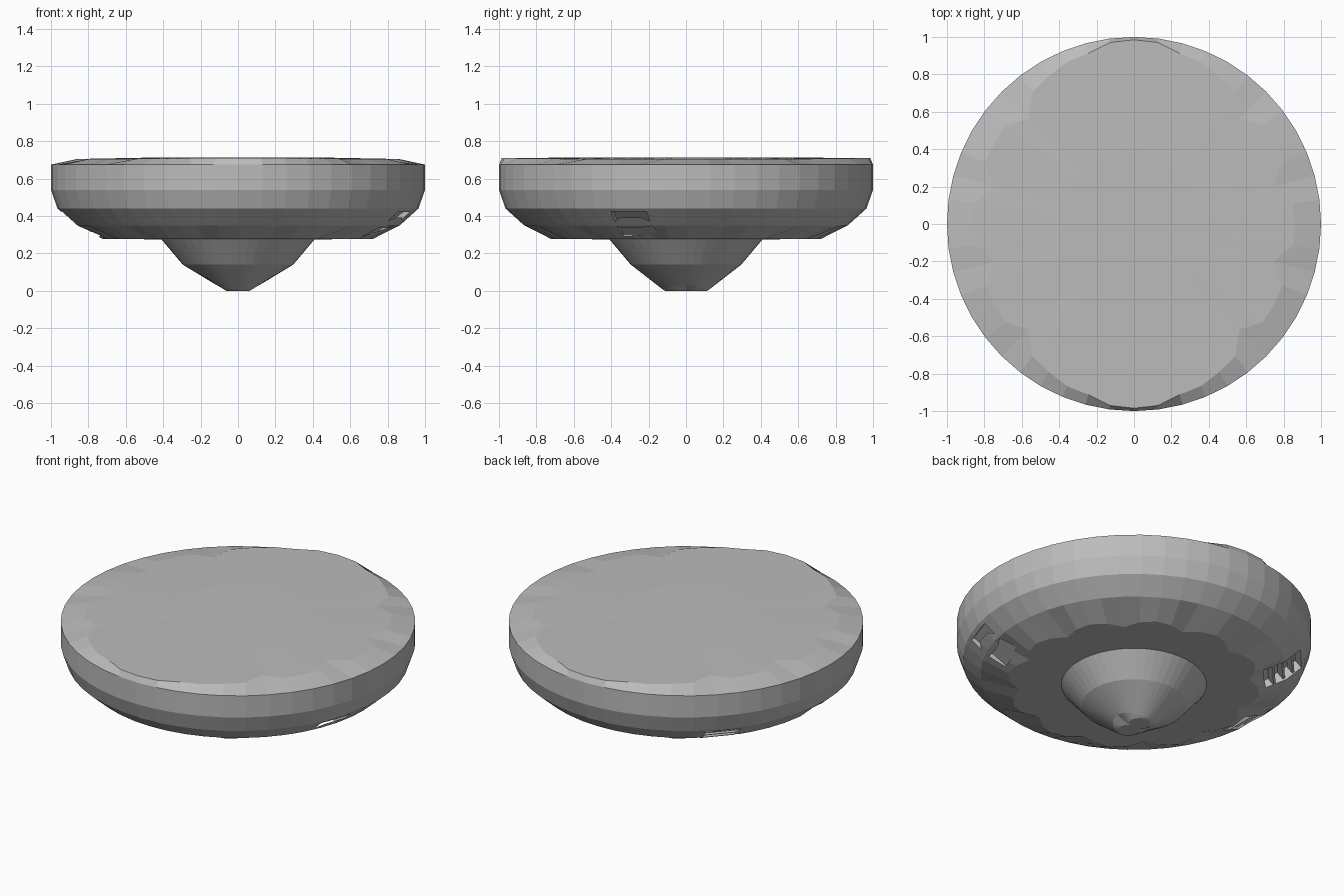
import bpy, bmesh
from math import cos, sin, pi, radians
from mathutils import Matrix, Vector

if "Cube" in bpy.data.objects:
    bpy.data.objects.remove(bpy.data.objects["Cube"], do_unlink=True)

grey = bpy.data.materials.new("grey")
grey.use_nodes = True
COLOUR = (0.5, 0.5, 0.5, 1)
grey.diffuse_color = COLOUR
grey.node_tree.nodes["Principled BSDF"].inputs["Base Color"].default_value = COLOUR
SEG = 48


def finish(bm, name):
    bmesh.ops.recalc_face_normals(bm, faces=bm.faces)
    mesh = bpy.data.meshes.new(name)
    bm.to_mesh(mesh)
    bm.free()
    mesh.materials.append(grey)
    ob = bpy.data.objects.new(name, mesh)
    bpy.context.collection.objects.link(ob)
    return ob


def lathe(name, rings):
    """Join rings, each a function of index and angle giving radius and height."""
    bm = bmesh.new()
    loops = []
    for ring in rings:
        loop = []
        for i in range(SEG):
            a = 2 * pi * i / SEG
            r, z = ring(i, a)
            loop.append(bm.verts.new((r * cos(a), r * sin(a), z)))
        loops.append(loop)
    for low, high in zip(loops, loops[1:]):
        for i in range(SEG):
            j = (i + 1) % SEG
            bm.faces.new((low[i], low[j], high[j], high[i]))
    bm.faces.new(loops[0])
    bm.faces.new(loops[-1])
    return finish(bm, name)


def plain(r, z):
    return lambda i, a: (r, z)


def toothed(r, z, depth):
    return lambda i, a: (r - depth * (i % 4 == 2) + depth * 0.4 * (i % 4 == 0), z)


# The top bevel is wide at the sides and narrow at the front and back
def bevel(i, a):
    narrow = abs(sin(a)) ** 6
    tooth = 0.09 * (i % 4 == 2) * (1 - narrow)
    return 0.86 + 0.125 * narrow - tooth, 0.705 + 0.005 * narrow


# Main disc
disc = lathe("disc_body", [
    plain(0.3, 0.275), toothed(0.7, 0.277, 0.05), plain(0.865, 0.35),
    plain(0.965, 0.44), plain(1, 0.54), plain(1, 0.675), bevel, plain(0.4, 0.714)])

# Lower cone, ending in a short ridge along y
lathe("lower_cone", [
    lambda i, a: (0.03 + 0.08 * abs(sin(a)), 0),
    lambda i, a: (0.12, 0.03 * cos(a) ** 2 + 0.004),
    plain(0.295, 0.14), plain(0.41, 0.276), plain(0.41, 0.3)])


def box(name, matrix, size):
    bm = bmesh.new()
    bmesh.ops.create_cube(bm, size=1, matrix=matrix @ Matrix.Diagonal((*size, 1)))
    return finish(bm, name)


# Vent pockets on the sloping underside, with fins
for label, angle, depth, fins in (("left", -19, 0.03, 0),
                                  ("back", 138, 0.1, 3), ("right", 180, 0.08, 3)):
    frame = (Matrix.Rotation(radians(angle), 4, "Z") @ Matrix.Translation((0.84, 0, 0.36))
             @ Matrix.Rotation(radians(-36), 4, "Y"))
    cutter = box(label + "_vent_cutter", frame, (0.24, 0.2, depth))
    cutter.hide_render = True
    cutter.hide_viewport = True
    cut = disc.modifiers.new(label + "_vent", "BOOLEAN")
    cut.operation = "DIFFERENCE"
    cut.solver = "EXACT"
    cut.object = cutter
    for k in range(fins):
        place = frame @ Matrix.Translation(((k - 1) * 0.065, 0, 0.02))
        box(f"{label}_vent_fin_{k + 1}", place, (0.014, 0.2, 0.05))
